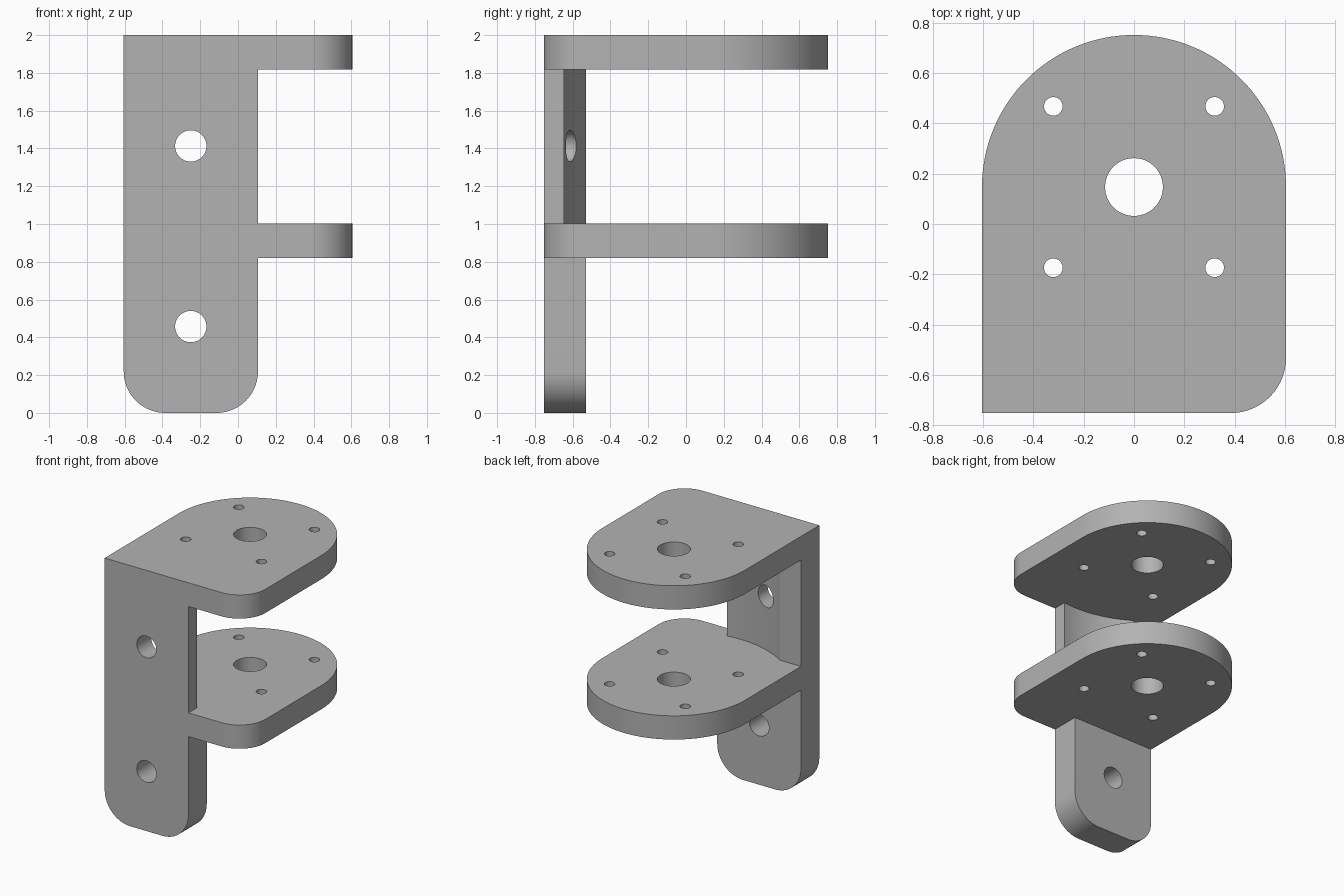
import bpy
import bmesh
from math import cos, sin, pi
from mathutils import Matrix

cube = bpy.data.objects.get("Cube")
if cube:
    bpy.data.objects.remove(cube)

HALF_X, FRONT, WALL_BACK = 0.605, -0.752, -0.53   # overall width and wall depth
WALL_RIGHT = 0.106
BORE_Y, CORNER, THICK = 0.147, 0.22, 0.182
PLATE_BOTTOMS = (0.82, 1.818)

grey = bpy.data.materials.new("plain grey")
grey.use_nodes = True
grey.diffuse_color = (0.45, 0.45, 0.45, 1)
grey.node_tree.nodes["Principled BSDF"].inputs["Base Color"].default_value = (0.45, 0.45, 0.45, 1)


def arc(cx, cy, r, start, end, steps):
    """Points on an arc, angles in units of pi."""
    angles = [pi * (start + (end - start) * i / steps) for i in range(steps + 1)]
    return [(cx + r * cos(a), cy + r * sin(a)) for a in angles]


def prism(name, outline, low, high, upright=False):
    """Extrude an outline along z, or along y when it is drawn in x and z."""
    bm = bmesh.new()
    base = bm.faces.new([bm.verts.new((u, low, v) if upright else (u, v, low)) for u, v in outline])
    extruded = bmesh.ops.extrude_face_region(bm, geom=[base])["geom"]
    shift = (0, high - low, 0) if upright else (0, 0, high - low)
    bmesh.ops.translate(bm, vec=shift, verts=[g for g in extruded if isinstance(g, bmesh.types.BMVert)])
    bmesh.ops.recalc_face_normals(bm, faces=bm.faces)
    mesh = bpy.data.meshes.new(name)
    bm.to_mesh(mesh)
    bm.free()
    obj = bpy.data.objects.new(name, mesh)
    mesh.materials.append(grey)
    bpy.context.collection.objects.link(obj)
    return obj


def circle(cx, cy, r, steps):
    return arc(cx, cy, r, 0, 2, steps)[:-1]


def combine(target, tool, operation):
    """Apply a boolean and discard the tool."""
    mod = target.modifiers.new("combine", 'BOOLEAN')
    mod.operation, mod.object, mod.solver = operation, tool, 'EXACT'
    bpy.context.view_layer.objects.active = target
    bpy.ops.object.modifier_apply(modifier=mod.name)
    tool.hide_render = True
    bpy.data.objects.remove(tool)


# Upright wall with rounded lower corners
wall_outline = (
    [(WALL_RIGHT, 2), (-HALF_X, 2)]
    + arc(-HALF_X + CORNER, CORNER, CORNER, 1, 1.5, 20)
    + arc(WALL_RIGHT - CORNER, CORNER, CORNER, 1.5, 2, 20)
)
bracket = prism("mounting_bracket", wall_outline, FRONT, WALL_BACK, upright=True)

# Curved clearance in the wall between the two plates
clearance = prism("clearance_cutter", circle(0, BORE_Y, 0.801, 128), 0.9, 1.9)
combine(bracket, clearance, 'DIFFERENCE')

# Two matching plates with round back ends
plate_outline = (
    [(-HALF_X, FRONT)]
    + arc(HALF_X - CORNER, FRONT + CORNER, CORNER, 1.5, 2, 20)
    + arc(0, BORE_Y, HALF_X, 0, 1, 64)
)
for bottom in PLATE_BOTTOMS:
    combine(bracket, prism("plate", plate_outline, bottom, bottom + THICK), 'UNION')

# Central bore and four bolt holes through both plates
plate_holes = [(0, BORE_Y, 0.115)]
plate_holes += [(sx * 0.321, BORE_Y + sy * 0.321, 0.037) for sx in (-1, 1) for sy in (-1, 1)]
for x, y, r in plate_holes:
    combine(bracket, prism("bore_cutter", circle(x, y, r, 48), 0.7, 2.1), 'DIFFERENCE')

# Two fixing holes through the wall
for z in (0.457, 1.413):
    hole = prism("fixing_cutter", circle(-0.25, z, 0.083, 48), -0.9, -0.4, upright=True)
    combine(bracket, hole, 'DIFFERENCE')

# Smooth the curved sides, keep edges crisp
bpy.ops.object.select_all(action='DESELECT')
bracket.select_set(True)
bpy.context.view_layer.objects.active = bracket
bpy.ops.object.shade_smooth_by_angle(angle=pi / 6)
